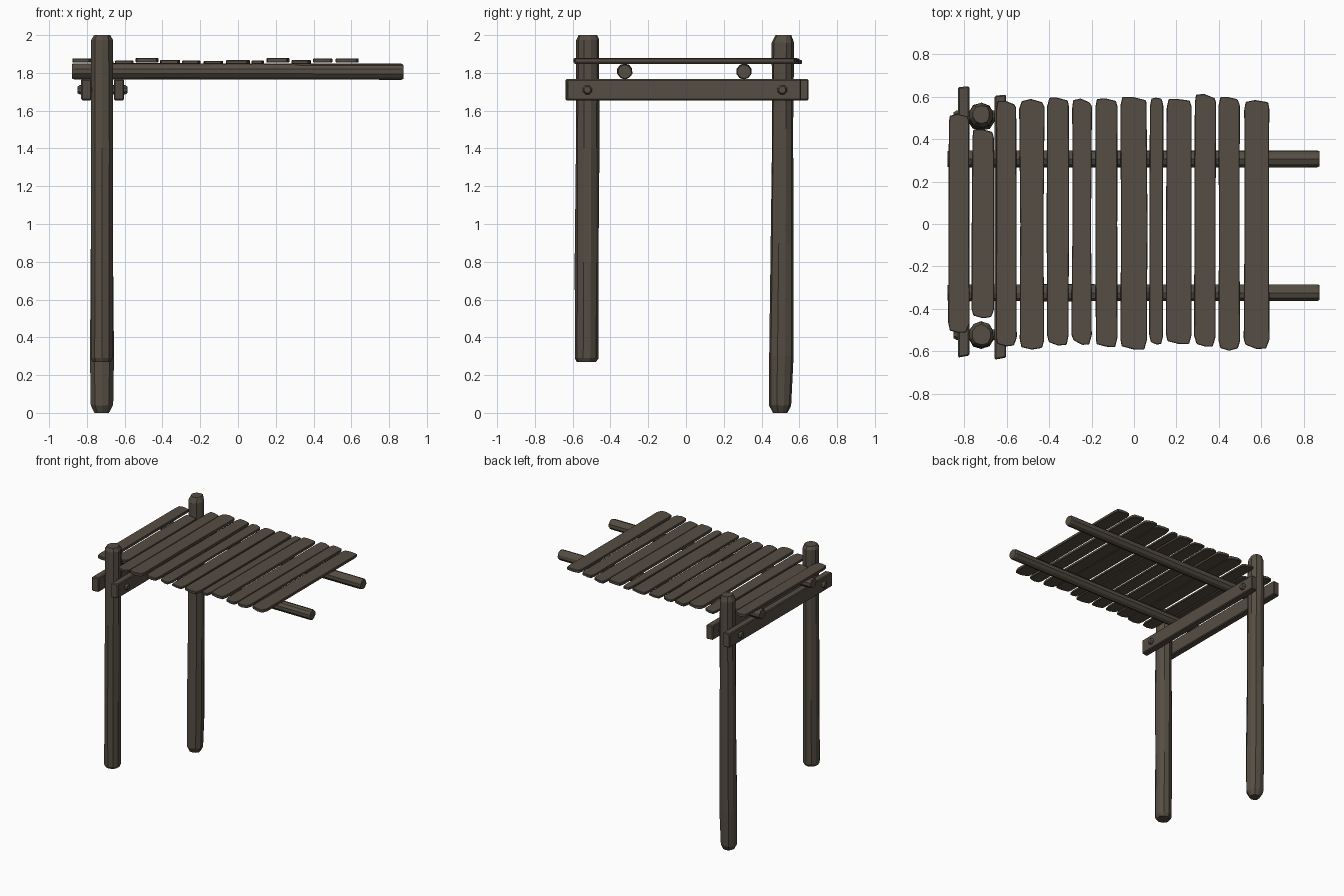
import bpy, bmesh, math, random
from mathutils import Vector

if "Cube" in bpy.data.objects:
    bpy.data.objects.remove(bpy.data.objects["Cube"])

random.seed(4)
wood = bpy.data.materials.new("weathered_wood")
wood.diffuse_color = (0.09, 0.075, 0.056, 1)
wood.use_nodes = True
wood.node_tree.nodes["Principled BSDF"].inputs["Base Color"].default_value = wood.diffuse_color


def finish(name, bm):
    bmesh.ops.recalc_face_normals(bm, faces=bm.faces)
    me = bpy.data.meshes.new(name)
    bm.to_mesh(me)
    bm.free()
    me.materials.append(wood)
    ob = bpy.data.objects.new(name, me)
    bpy.context.collection.objects.link(ob)
    return ob


def log(name, stations, sides=10, axis='Z', wobble=0.003):
    """Hewn log: rings of (position along axis, radius, centre a, centre b)."""
    bm = bmesh.new()
    shape = [1 + random.uniform(-0.04, 0.04) for _ in range(sides)]
    rings = []
    for i, (t, r, a, b) in enumerate(stations):
        ring = []
        end = i in (0, len(stations) - 1)
        for k in range(sides):
            ang = 2 * math.pi * (k + 0.5) / sides
            rr = r * shape[k] + random.uniform(-wobble, wobble)
            u, v = a + rr * math.cos(ang), b + rr * math.sin(ang)
            w = t if end else t + random.uniform(-wobble, wobble)
            ring.append(bm.verts.new((u, v, w) if axis == 'Z' else (w, u, v)))
        rings.append(ring)
    for lo, hi in zip(rings, rings[1:]):
        for k in range(sides):
            j = (k + 1) % sides
            bm.faces.new((lo[k], lo[j], hi[j], hi[k]))
    bm.faces.new(rings[0])
    bm.faces.new(rings[-1])
    return finish(name, bm)


def prism(name, outline, z0, z1, bevel):
    """Board cut from an outline in plan, with worn edges."""
    bm = bmesh.new()
    bottom = bm.faces.new([bm.verts.new((x, y, z0)) for x, y in outline])
    ext = bmesh.ops.extrude_face_region(bm, geom=[bottom])
    top = [g for g in ext["geom"] if isinstance(g, bmesh.types.BMVert)]
    bmesh.ops.translate(bm, verts=top, vec=(0, 0, z1 - z0))
    bmesh.ops.bevel(bm, geom=list(bm.edges), offset=bevel, segments=1,
                    affect='EDGES', clamp_overlap=True)
    return finish(name, bm)


# Posts: the front one ends higher than the back one
PX = -0.72
log("front_post", [(0.27, 0.05, PX, -0.525), (0.29, 0.061, PX, -0.525),
                   (0.8, 0.062, PX, -0.523), (1.4, 0.062, PX, -0.522),
                   (1.975, 0.061, PX, -0.52), (2.0, 0.048, PX, -0.522)])
log("back_post", [(0.0, 0.04, PX, 0.5), (0.04, 0.06, PX, 0.5),
                  (0.3, 0.064, PX, 0.505), (0.9, 0.06, PX, 0.51),
                  (1.5, 0.059, PX, 0.512), (1.96, 0.058, PX, 0.513),
                  (2.0, 0.042, PX, 0.518)])

# Cross beams clamping the posts on both sides
for name, x, y0, y1 in (("outer_beam", -0.803, -0.63, 0.65),
                        ("inner_beam", -0.63, -0.64, 0.61)):
    w = 0.027
    prism(name, [(x - w, y0), (x + w, y0 + 0.01), (x + w, y1), (x - w, y1 - 0.005)],
          1.655, 1.767, 0.006)

# Pegs through beams and posts
for name, y in (("front_peg", -0.522), ("back_peg", 0.51)):
    log(name, [(-0.85, 0.018, y, 1.71), (-0.838, 0.026, y, 1.71),
               (-0.597, 0.026, y, 1.71), (-0.585, 0.018, y, 1.71)],
        8, 'X', 0)

# Round rails carrying the deck
for name, y in (("front_rail", -0.325), ("back_rail", 0.307)):
    log(name, [(-0.88, 0.037, y, 1.809), (-0.87, 0.042, y, 1.809),
               (-0.3, 0.041, y, 1.809), (0.3, 0.041, y, 1.808),
               (0.865, 0.041, y, 1.807), (0.875, 0.036, y, 1.807)],
        10, 'X', 0.001)

# Deck planks: left, right, front end, back end, top height
planks = [
    (-0.877, -0.775, -0.515, 0.52, 1.877), (-0.766, -0.658, -0.45, 0.45, 1.863),
    (-0.653, -0.552, -0.58, 0.585, 1.865), (-0.542, -0.421, -0.595, 0.59, 1.878),
    (-0.412, -0.305, -0.575, 0.60, 1.869), (-0.296, -0.197, -0.57, 0.595, 1.865),
    (-0.183, -0.075, -0.582, 0.595, 1.863), (-0.066, 0.064, -0.593, 0.602, 1.867),
    (0.070, 0.141, -0.572, 0.60, 1.865), (0.15, 0.274, -0.568, 0.593, 1.878),
    (0.283, 0.388, -0.578, 0.615, 1.867), (0.396, 0.502, -0.598, 0.60, 1.876),
    (0.516, 0.639, -0.592, 0.585, 1.877)]
for i, (x0, x1, y0, y1, top) in enumerate(planks):
    j = lambda s: random.uniform(0, s)
    w = x1 - x0
    outline = [(x0 + 0.006 + j(0.006), y0 + 0.012 + j(0.012)), (x0 + w * 0.5, y0 + j(0.006)),
               (x1 - 0.012 - j(0.006), y0 + j(0.012)), (x1 - j(0.005), y0 + 0.045),
               (x1 - j(0.006), 0.0), (x1 - j(0.005), y1 - 0.04),
               (x1 - 0.006 - j(0.008), y1 - 0.006 - j(0.016)), (x0 + w * 0.45, y1 - j(0.004)),
               (x0 + 0.008 + j(0.006), y1 - j(0.012)), (x0 + j(0.005), y1 - 0.045),
               (x0 + j(0.006), 0.0), (x0 + j(0.004), y0 + 0.05)]
    base = 1.855 if top > 1.87 else 1.847
    prism(f"deck_plank_{i + 1:02d}", outline, base, top, 0.003)
